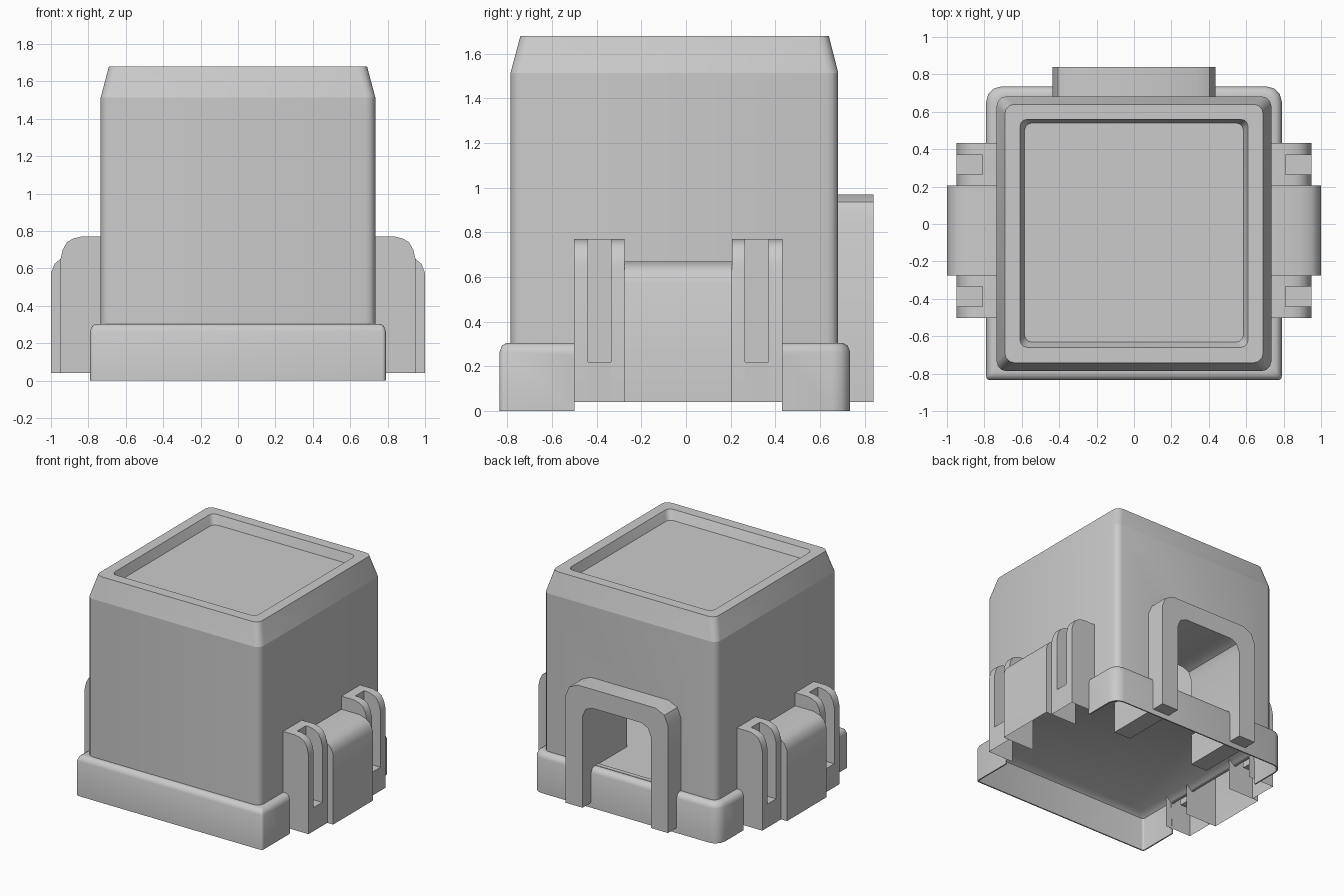
import bpy, bmesh, math

if "Cube" in bpy.data.objects:
    bpy.data.objects.remove(bpy.data.objects["Cube"])


def finish(name, bm):
    bmesh.ops.recalc_face_normals(bm, faces=bm.faces)
    me = bpy.data.meshes.new(name)
    bm.to_mesh(me)
    bm.free()
    ob = bpy.data.objects.new(name, me)
    bpy.context.collection.objects.link(ob)
    return ob


def smooth(ob, angle=42):
    bpy.ops.object.select_all(action='DESELECT')
    ob.select_set(True)
    bpy.context.view_layer.objects.active = ob
    bpy.ops.object.shade_smooth_by_angle(angle=math.radians(angle))


def ring(hx, y0, y1, z, rf, rb, n=3):
    """Rounded rectangle; rf/rb are front and back corner radii."""
    pts = []
    for sx, y, s, r, a0 in ((1, y0, 1, rf, -90), (1, y1, -1, rb, 0),
                            (-1, y1, -1, rb, 90), (-1, y0, 1, rf, 180)):
        cx, cy = sx * (hx - r), y + s * r
        for i in range(n + 1):
            a = math.radians(a0 + 90 * i / n)
            pts.append((cx + r * math.cos(a), cy + r * math.sin(a), z))
    return pts


def loft(name, rings):
    bm = bmesh.new()
    loops = [[bm.verts.new(p) for p in r] for r in rings]
    for a, b in zip(loops, loops[1:]):
        for i in range(len(a)):
            j = (i + 1) % len(a)
            bm.faces.new((a[i], a[j], b[j], b[i]))
    bm.faces.new(loops[0])
    bm.faces.new(loops[-1])
    return finish(name, bm)


def prism(bm, profile, y0, y1, side=1, caps=(True, True), closed=True):
    """Extrude an (x, z) profile along y; an unclosed one skips its bottom and inner end."""
    a = [bm.verts.new((side * x, y0, z)) for x, z in profile]
    b = [bm.verts.new((side * x, y1, z)) for x, z in profile]
    for loop, cap in ((a, caps[0]), (b, caps[1])):
        if cap:
            bm.faces.new(loop)
    n = len(a)
    for i in range(0 if closed else 1, n if closed else n - 1):
        j = (i + 1) % n
        bm.faces.new((a[i], a[j], b[j], b[i]))


def mirror(half):
    return half + [(-x, z) for x, z in reversed(half)]


# Housing: skirt, tapered body and recessed lid in one lofted shell
housing = loft("housing", [
    ring(0.735, -0.78, 0.68, 0.285, 0.01, 0.05),
    ring(0.772, -0.817, 0.717, 0.255, 0.015, 0.07),
    ring(0.78, -0.825, 0.725, 0.0, 0.015, 0.075),
    ring(0.79, -0.835, 0.735, 0.0, 0.02, 0.08),
    ring(0.79, -0.835, 0.735, 0.265, 0.02, 0.08),
    ring(0.78, -0.825, 0.725, 0.292, 0.02, 0.075),
    ring(0.76, -0.805, 0.705, 0.304, 0.02, 0.06),
    ring(0.734, -0.786, 0.682, 0.304, 0.05, 0.05),
    ring(0.734, -0.786, 0.682, 1.515, 0.05, 0.05),
    ring(0.69, -0.742, 0.64, 1.68, 0.05, 0.05),
    ring(0.61, -0.66, 0.56, 1.68, 0.04, 0.04),
    ring(0.585, -0.632, 0.54, 1.61, 0.04, 0.04),
])

# Arch outlines (right half)
inner = [(0.29, 0.74), (0.265, 0.80), (0.21, 0.825)]
outer = [(0.435, 0.04), (0.435, 0.86), (0.405, 0.935), (0.33, 0.97)]

# Hollow interior, back opening, and skirt gaps behind the latches
cavity = loft("cavity_cutter", [ring(0.70, -0.752, 0.648, z, 0.04, 0.04)
                                for z in (0.302, 1.5)])
bm = bmesh.new()
prism(bm, mirror([(0.29, 0.307)] + inner), 0.5, 0.9)
opening = finish("opening_cutter", bm)
cutters = [cavity, opening]
for side in (1, -1):
    bm = bmesh.new()
    prism(bm, [(0.76, -0.1), (0.9, -0.1), (0.9, 0.25), (0.76, 0.25)],
          -0.50, 0.43, side)
    cutters.append(finish("skirt_cutter", bm))
bpy.context.view_layer.objects.active = housing
for cutter in cutters:
    mod = housing.modifiers.new("cut", 'BOOLEAN')
    mod.operation = 'DIFFERENCE'
    mod.solver = 'EXACT'
    mod.object = cutter
    bpy.ops.object.modifier_apply(modifier=mod.name)
    bpy.data.objects.remove(cutter)
smooth(housing)
# Keep the crease where the top taper begins
vs = housing.data.vertices
for e in housing.data.edges:
    if all(abs(vs[i].co.z - 1.515) < 0.002 for i in e.vertices):
        e.use_edge_sharp = True

# Arched cable entry on the back, running through the wall
bm = bmesh.new()
prism(bm, mirror(outer) + mirror([(0.29, 0.04)] + inner)[::-1], 0.30, 0.84)
smooth(finish("back_arch", bm))

# Side latches, open below: central block with two slotted ears on each side
X = 0.725
block = [(X, 0.04), (1.0, 0.04), (1.0, 0.575), (0.98, 0.625),
         (0.95, 0.65), (0.89, 0.67), (X, 0.67)]
tip = [(0.95, 0.645), (0.937, 0.70), (0.915, 0.74), (0.88, 0.76), (0.84, 0.77)]
rib = [(X, 0.04), (0.95, 0.04)] + tip + [(X, 0.77)]
slot = [(X, 0.04), (0.95, 0.04), (0.95, 0.22), (0.81, 0.22),
        (0.81, 0.77), (X, 0.77)]
cheek = [(0.81, 0.22), (0.95, 0.22)] + tip + [(0.81, 0.77)]
mid = -0.035
for side, label in ((1, "right"), (-1, "left")):
    bm = bmesh.new()
    prism(bm, block, mid - 0.24, mid + 0.24, side, closed=False)
    smooth(finish(label + "_latch_block", bm))
    for s, end in ((-1, "front"), (1, "back")):
        bm = bmesh.new()
        for prof, d0, d1, caps in ((rib, 0.24, 0.30, (True, False)),
                                   (slot, 0.30, 0.405, (False, False)),
                                   (rib, 0.405, 0.467, (False, True))):
            prism(bm, prof, mid + s * d0, mid + s * d1, side, caps, False)
        for d in (0.30, 0.405):  # slot walls
            bm.faces.new([bm.verts.new((side * x, mid + s * d, z))
                          for x, z in cheek])
        bmesh.ops.remove_doubles(bm, verts=bm.verts, dist=0.0005)
        smooth(finish(f"{label}_{end}_latch_ear", bm))
